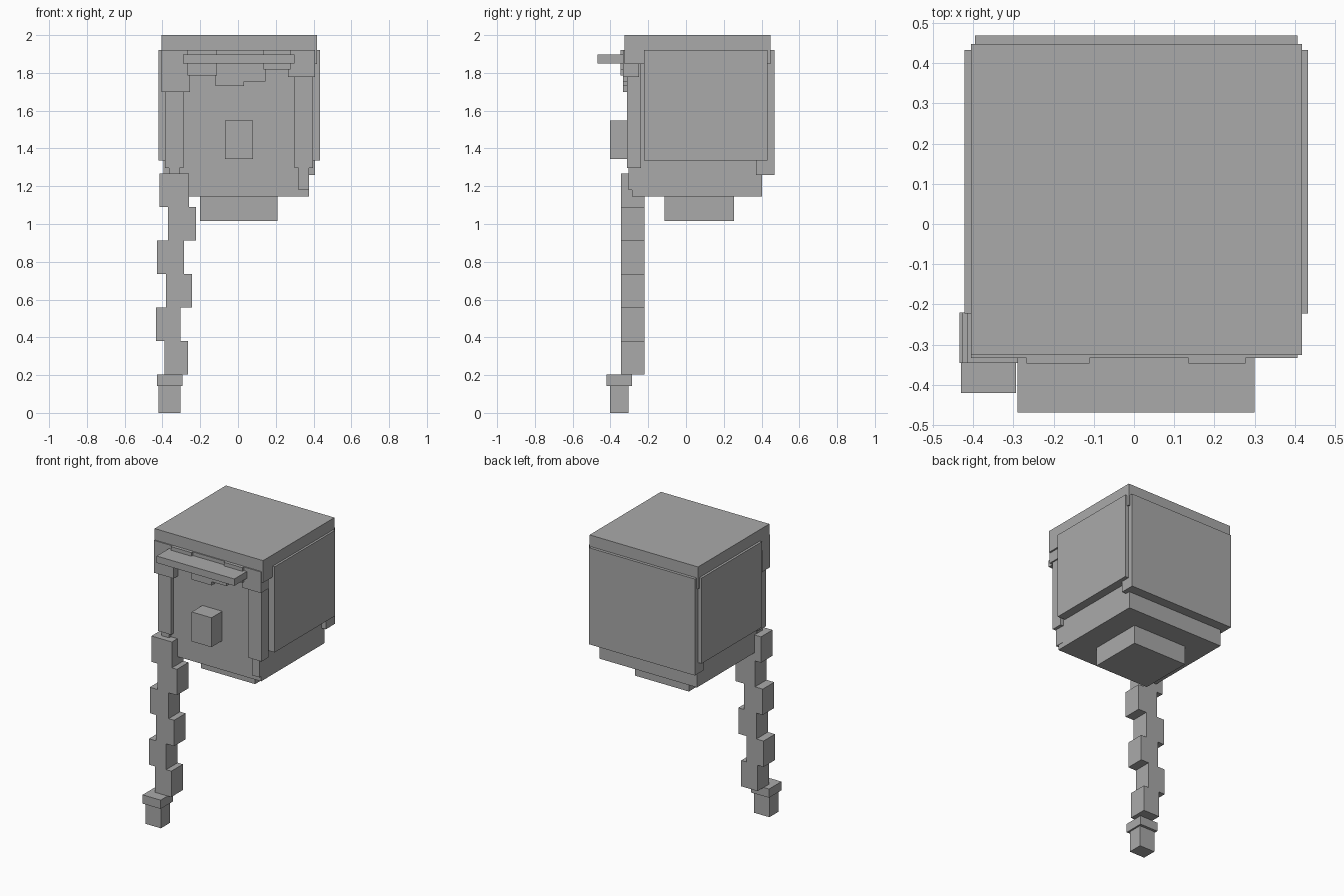
import bpy
import bmesh
from mathutils import Vector

if "Cube" in bpy.data.objects:
    bpy.data.objects.remove(bpy.data.objects["Cube"])

grey = bpy.data.materials.new("plain_grey")
grey.use_nodes = True
grey.diffuse_color = (0.4, 0.4, 0.4, 1)
grey.node_tree.nodes["Principled BSDF"].inputs["Base Color"].default_value = grey.diffuse_color


def box(name, xs, ys, zs):
    """Flat-sided block spanning the given x, y and z ranges."""
    low, high = (Vector(corner) for corner in zip(xs, ys, zs))
    bm = bmesh.new()
    bmesh.ops.create_cube(bm, size=1)
    bmesh.ops.scale(bm, vec=high - low, verts=bm.verts)
    bmesh.ops.translate(bm, vec=(low + high) / 2, verts=bm.verts)
    mesh = bpy.data.meshes.new(name)
    bm.to_mesh(mesh)
    bm.free()
    mesh.materials.append(grey)
    obj = bpy.data.objects.new(name, mesh)
    bpy.context.collection.objects.link(obj)
    return obj


# Head, neck and nose
box("head", (-0.365, 0.375), (-0.285, 0.402), (1.145, 1.9))
box("neck", (-0.2, 0.21), (-0.115, 0.255), (1.017, 1.2))
box("nose", (-0.07, 0.08), (-0.402, -0.25), (1.345, 1.547))

# Hair shell: crown, back and both sides
box("hair_crown", (-0.405, 0.418), (-0.325, 0.448), (1.848, 2.0))
box("hair_back", (-0.395, 0.407), (0.37, 0.468), (1.26, 1.922))
for name, xs in (("hair_side_right", (-0.421, -0.34)), ("hair_side_left", (0.35, 0.433))):
    box(name, xs, (-0.222, 0.432), (1.335, 1.922))

# Fringe locks: left edge, right edge, front, bottom
fringe = [
    (-0.405, -0.255, -0.333, 1.7),
    (-0.267, -0.11, -0.347, 1.787),
    (-0.12, 0.033, -0.333, 1.73),
    (0.03, 0.145, -0.333, 1.755),
    (0.135, 0.277, -0.347, 1.818),
    (0.265, 0.407, -0.333, 1.777),
]
for i, (left, right, front, bottom) in enumerate(fringe):
    box(f"fringe_lock_{i + 1}", (left, right), (front, -0.25), (bottom, 1.922))

# Bar projecting in front of the fringe
box("brow_bar", (-0.29, 0.3), (-0.468, -0.3), (1.85, 1.897))

# Locks framing the face, each with a narrower tip
for side, mid in (("right", -0.338), ("left", 0.349)):
    box(f"face_lock_{side}", (mid - 0.049, mid + 0.049), (-0.312, -0.237), (1.297, 1.87))
    box(f"face_lock_tip_{side}", (mid - 0.028, mid + 0.028), (-0.305, -0.245), (1.18, 1.3))

# Braid: staggered blocks running downwards
braid = [(-0.415, -0.26), (-0.37, -0.222), (-0.428, -0.285),
         (-0.38, -0.243), (-0.434, -0.304), (-0.389, -0.265)]
step = 0.1775
for i, xs in enumerate(braid):
    top = 1.268 - i * step
    box(f"braid_block_{i + 1}", xs, (-0.345, -0.22), (top - step, top))

# Tie and loose end of the braid
box("braid_tie", (-0.43, -0.293), (-0.42, -0.286), (0.143, 0.203))
box("braid_end", (-0.42, -0.304), (-0.402, -0.304), (0.0, 0.16))
